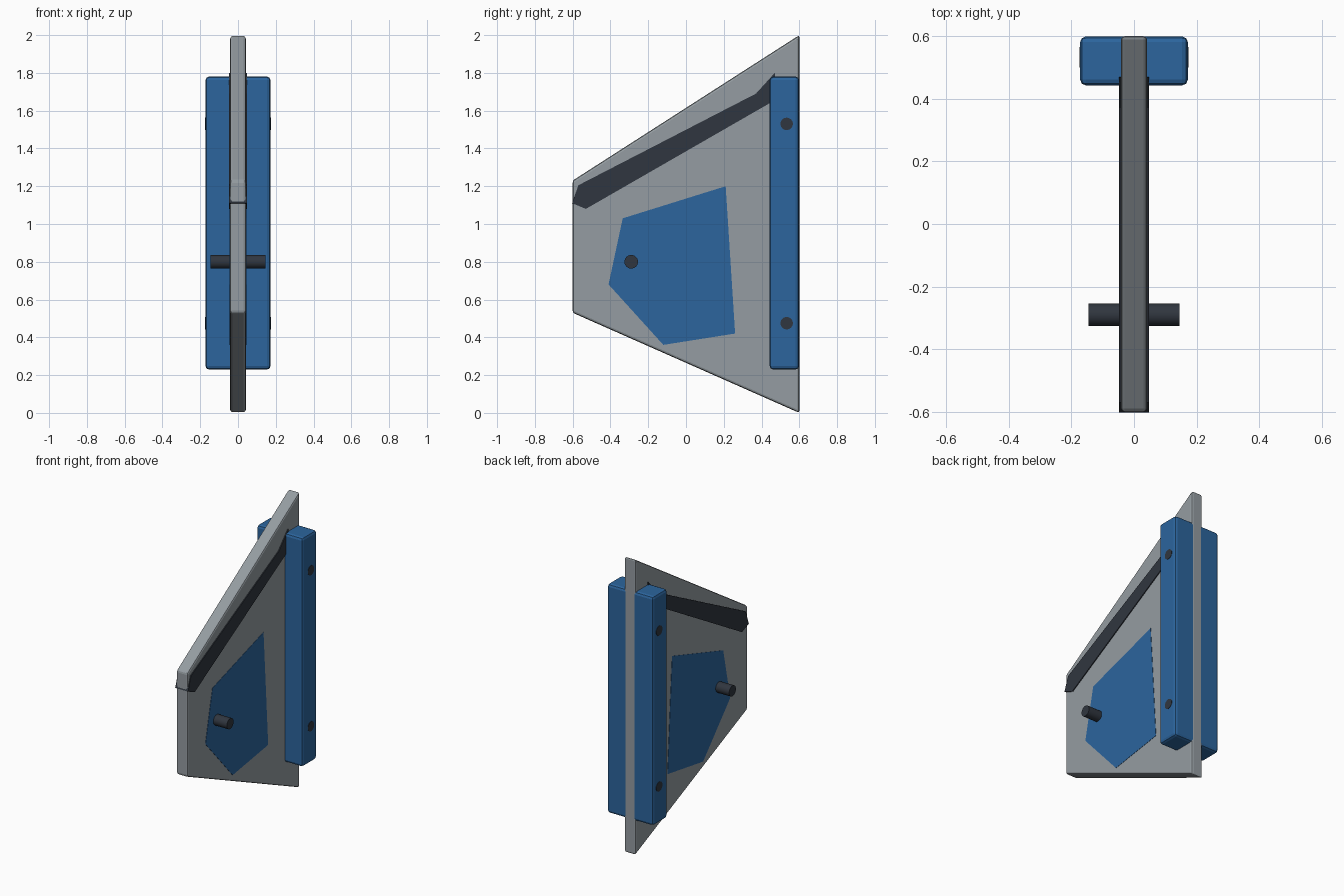
import bpy, bmesh
from math import pi

if "Cube" in bpy.data.objects:
    bpy.data.objects.remove(bpy.data.objects["Cube"])


def material(name, rgb):
    m = bpy.data.materials.new(name)
    m.diffuse_color = (*rgb, 1)
    m.use_nodes = True
    m.node_tree.nodes["Principled BSDF"].inputs["Base Color"].default_value = m.diffuse_color
    return m


GREY = material("painted_grey", (0.30, 0.335, 0.36))
BLUE = material("blue", (0.025, 0.13, 0.34))
DARK = material("dark_metal", (0.03, 0.037, 0.05))


def bevel(ob, width, segments=2):
    mod = ob.modifiers.new("bevel", 'BEVEL')
    mod.width = width
    mod.segments = segments
    mod.limit_method = 'ANGLE'


def plate(name, profile, half, mat, edge=0):
    """Extrude a (y, z) outline symmetrically along x."""
    bm = bmesh.new()
    face = bm.faces.new([bm.verts.new((-half, y, z)) for y, z in profile])
    ext = bmesh.ops.extrude_face_region(bm, geom=[face])
    verts = [g for g in ext["geom"] if isinstance(g, bmesh.types.BMVert)]
    bmesh.ops.translate(bm, verts=verts, vec=(2 * half, 0, 0))
    bmesh.ops.recalc_face_normals(bm, faces=bm.faces)
    mesh = bpy.data.meshes.new(name)
    bm.to_mesh(mesh)
    bm.free()
    ob = bpy.data.objects.new(name, mesh)
    bpy.context.collection.objects.link(ob)
    mesh.materials.append(mat)
    if edge:
        bevel(ob, edge)
    return ob


def rod(name, y, z, radius, half):
    """Cylinder lying along x."""
    bpy.ops.mesh.primitive_cylinder_add(vertices=24, radius=radius, depth=2 * half,
                                        location=(0, y, z), rotation=(0, pi / 2, 0))
    ob = bpy.context.object
    ob.name = name
    ob.data.materials.append(DARK)
    bpy.ops.object.shade_smooth_by_angle()
    return ob


# Tapered main fin
plate("fin_panel", [(-0.6, 0.53), (0.6, 0), (0.6, 2.0), (-0.6, 1.23)], 0.042, GREY, 0.012)

# Dark diagonal stripe passing through the fin
plate("diagonal_stripe", [(-0.603, 1.11), (-0.57, 1.205), (0.37, 1.69), (0.47, 1.80),
                          (0.47, 1.655), (-0.53, 1.08)], 0.048, DARK)

# Blue inset patch showing on both sides
plate("side_patch", [(-0.335, 1.03), (0.21, 1.20), (0.26, 0.42), (-0.12, 0.36),
                     (-0.41, 0.68)], 0.044, BLUE)

# Mounting block along the rear edge
plate("rear_block", [(0.443, 0.23), (0.599, 0.23), (0.599, 1.78), (0.443, 1.78)],
      0.172, BLUE, 0.018)

# Cross pin and block bolts
rod("cross_pin", -0.29, 0.80, 0.036, 0.145)
for label, z in (("lower", 0.475), ("upper", 1.53)):
    rod(label + "_bolt", 0.533, z, 0.033, 0.174)
